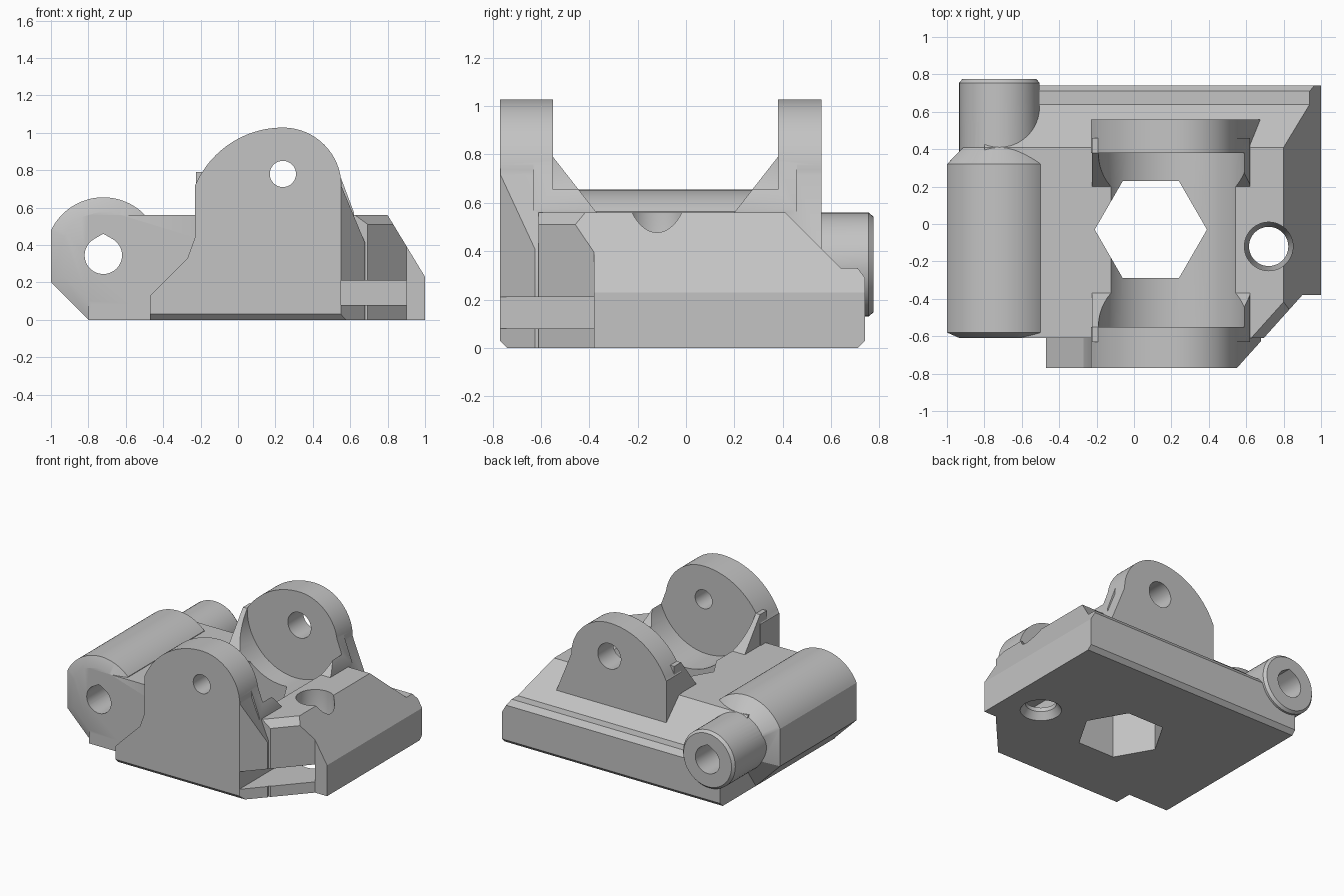
import bpy, bmesh
from math import sin, cos, radians
from mathutils import Vector

cube = bpy.data.objects.get("Cube")
if cube:
    bpy.data.objects.remove(cube, do_unlink=True)

plastic = bpy.data.materials.new("light_grey_plastic")
plastic.use_nodes = True
GREY = (0.55, 0.55, 0.55, 1)
plastic.diffuse_color = GREY
plastic.node_tree.nodes["Principled BSDF"].inputs["Base Color"].default_value = GREY


def loft(name, rings, planes=()):
    """Solid through matching rings of points, trimmed by (point, outward normal) planes."""
    bm = bmesh.new()
    loops = [[bm.verts.new(p) for p in ring] for ring in rings]
    n = len(loops[0])
    for a, b in zip(loops, loops[1:]):
        for i in range(n):
            bm.faces.new((a[i], a[(i + 1) % n], b[(i + 1) % n], b[i]))
    bm.faces.new(loops[0])
    bm.faces.new(loops[-1])
    for co, no in planes:
        geom = bm.verts[:] + bm.edges[:] + bm.faces[:]
        cut = bmesh.ops.bisect_plane(bm, geom=geom, plane_co=co, plane_no=no, clear_outer=True)
        edges = [e for e in cut["geom_cut"] if isinstance(e, bmesh.types.BMEdge)]
        bmesh.ops.holes_fill(bm, edges=edges, sides=0)
    bmesh.ops.recalc_face_normals(bm, faces=bm.faces[:])
    mesh = bpy.data.meshes.new(name)
    bm.to_mesh(mesh)
    bm.free()
    mesh.materials.append(plastic)
    obj = bpy.data.objects.new(name, mesh)
    bpy.context.collection.objects.link(obj)
    return obj


def along_y(pts, y):
    return [(x, y, z) for x, z in pts]


def along_x(pts, x):
    return [(x, y, z) for y, z in pts]


def along_z(pts, z):
    return [(x, y, z) for x, y in pts]


def arc(cx, cy, r, start=0, end=360, steps=48):
    full = end - start == 360
    count = steps if full else steps + 1
    return [(cx + r * cos(radians(start + (end - start) * i / steps)),
             cy + r * sin(radians(start + (end - start) * i / steps))) for i in range(count)]


def scaled(pts, s, c):
    return [(c[0] + (x - c[0]) * s, c[1] + (y - c[1]) * s) for x, y in pts]


# Base block: side profile with stepped back, sloped left side, chamfered corner
side = [(-.61, 0), (-.61, .56), (.41, .56), (.64, .33), (.71, .33), (.74, .29), (.74, .03), (.71, 0)]
body = loft("bracket_body", [along_x(side, -.8), along_x(side, 1)],
            [((.8, 0, .56), Vector((.33, 0, .2))),
             ((.55, -.77, .51), Vector((.744, -.668, 1)))])

# Bearing sleeve with tapered ends, and the narrow tube behind it
axis = (-.72, .345)
sleeve = [(-.5, 0), *arc(*axis, .31, 45, 154.5, 32), (-1, .2), (-.8, 0)]
adds = [loft("sleeve", [along_y(scaled(sleeve, s, axis), y)
                        for s, y in ((.76, -.61), (1, -.58), (1, .32), (.69, .41))])]
adds.append(loft("rear_tube", [along_y(arc(*axis, r), y)
                               for r, y in ((.215, .2), (.215, .755), (.198, .775))]))

# Two pivot lugs sharing a rounded head
head = arc(.24, .715, .313, 0, 90, 24) + arc(.24, .518, .51, 92, 156, 24)
front = [(.68, 0), (.68, .41), *head, (-.23, .72), (-.23, .44), (-.27, .33), (-.47, .13), (-.47, 0)]
back = [(.72, .3), *head, (-.23, .72), (-.23, .3)]
adds.append(loft("front_lug", [along_y(front, -.77), along_y(front, -.55)],
                 [((0, -.77, .03), Vector((0, -1, -1)))]))
adds.append(loft("back_lug", [along_y(back, .38), along_y(back, .56)]))

# Sloped webs between lugs and block
slant = ((.55, 0, .76), Vector((.24, 0, .09)))
for name, face, direction in (("front_web", -.55, 1), ("back_web", .38, -1)):
    web = [(face + direction * d, z) for d, z in
           ((-.08, .5), (.18, .5), (.18, .56), (0, .79), (-.08, .79))]
    adds.append(loft(name, [along_x(web, -.225), along_x(web, .62)], [slant]))

# Cutters: wheel pocket, hex hole, corner, slot and bores
corner = [(.344, -1), (.55, -.77), (.9, -.38), (1.2, -.38), (1.2, -1)]
slot = [(.55, -1), (.9, -1), (.9, .03), (.55, .03)]
bore = arc(*axis, .1, 120, 420, 40) + [(axis[0], axis[1] + .1155)]
hexagon = arc(.09, -.03, .3, steps=6)
pocket = arc(.21, .78, .4, steps=64)
cuts = [
    loft("wheel_pocket", [along_y(pocket, -.55), along_y(pocket, .38)]),
    loft("hex_hole", [along_z(hexagon, -.1), along_z(hexagon, .7)]),
    loft("corner_cut", [along_z(corner, -.1), along_z(corner, 1.2)]),
    loft("nut_slot", [along_z(slot, .08), along_z(slot, .21)]),
    loft("sleeve_bore", [along_y(bore, -.9), along_y(bore, .9)]),
    loft("front_pin_hole", [along_y(arc(.24, .78, .07), y) for y in (-.9, -.4)]),
    loft("back_pin_hole", [along_y(arc(.24, .78, .095), y) for y in (.3, .7)]),
    loft("screw_hole", [along_z(arc(.72, -.12, r), z) for r, z in
                        ((.14, -.02), (.14, 0), (.105, .05), (.105, .3), (.13, .4), (.13, .7))]),
]

bpy.context.view_layer.objects.active = body
for tools, operation in ((adds, "UNION"), (cuts, "DIFFERENCE")):
    for tool in tools:
        mod = body.modifiers.new(tool.name, "BOOLEAN")
        mod.operation = operation
        mod.solver = "EXACT"
        mod.object = tool
        bpy.ops.object.modifier_apply(modifier=mod.name)
        bpy.data.objects.remove(tool, do_unlink=True)

for obj in bpy.context.selected_objects:
    obj.select_set(False)
body.select_set(True)
bpy.ops.object.shade_smooth_by_angle(angle=radians(25))
